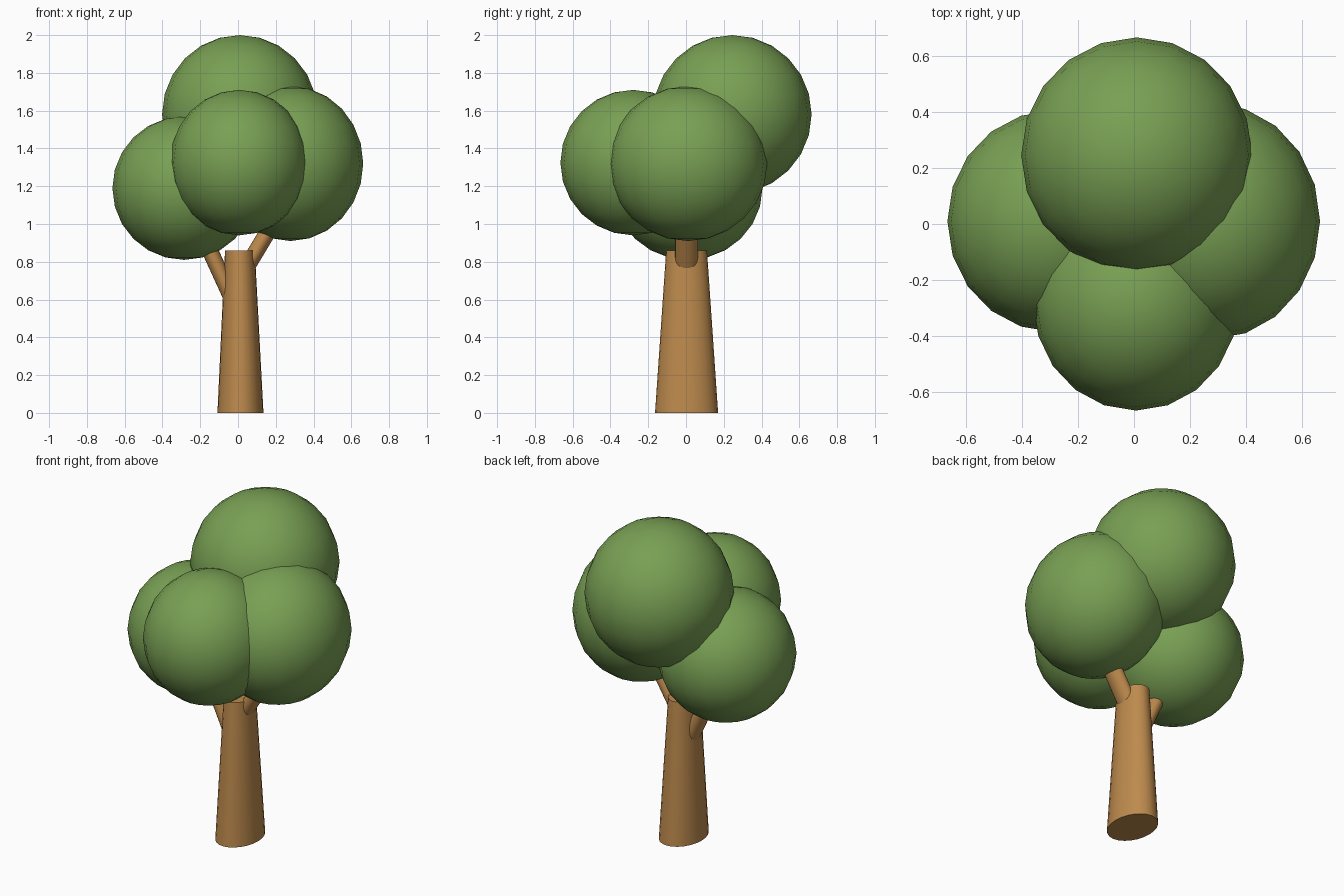
import bpy
from mathutils import Vector

cube = bpy.data.objects.get("Cube")
if cube:
    bpy.data.objects.remove(cube, do_unlink=True)


def make_material(name, color):
    mat = bpy.data.materials.new(name)
    mat.use_nodes = True
    mat.diffuse_color = color
    mat.node_tree.nodes["Principled BSDF"].inputs["Base Color"].default_value = color
    return mat


green = make_material("leaf green", (0.19, 0.35, 0.088, 1))
brown = make_material("bark brown", (0.51, 0.255, 0.075, 1))


def finish(name, mat):
    obj = bpy.context.object
    obj.name = name
    obj.data.materials.append(mat)
    bpy.ops.object.transform_apply(location=False, rotation=False, scale=True)
    bpy.ops.object.shade_smooth_by_angle(angle=0.7)
    return obj


def leaf_ball(name, center, radii):
    bpy.ops.mesh.primitive_uv_sphere_add(segments=20, ring_count=12, radius=1, location=center)
    bpy.context.object.scale = radii
    finish(name, green)


def limb(name, start, end, r_start, r_end, flatten):
    """Tapered round limb, narrower along x than along y."""
    start, end = Vector(start), Vector(end)
    axis = end - start
    bpy.ops.mesh.primitive_cone_add(vertices=24, radius1=r_start, radius2=r_end,
                                    depth=axis.length, location=(start + end) / 2)
    obj = bpy.context.object
    obj.scale = (flatten, 1, 1)
    finish(name, brown)
    obj.rotation_euler = Vector((0, 0, 1)).rotation_difference(axis).to_euler()


# Trunk and its two branches
limb("trunk", (0.013, 0.003, 0), (0.01, 0.003, 0.86), 0.167, 0.108, 0.73)
limb("right_branch", (-0.03, 0.003, 0.6), (-0.19, 0.003, 0.95), 0.058, 0.058, 0.74)
limb("left_branch", (0.0, 0.003, 0.695), (0.18, 0.003, 0.995), 0.06, 0.06, 0.72)

# Foliage
leaf_ball("top_foliage", (0.01, 0.245, 1.58), (0.412, 0.42, 0.42))
leaf_ball("front_foliage", (0.007, -0.28, 1.325), (0.366, 0.385, 0.385))
leaf_ball("left_foliage", (0.278, 0.01, 1.32), (0.385, 0.42, 0.41))
leaf_ball("right_foliage", (-0.285, 0.01, 1.19), (0.38, 0.395, 0.38))
